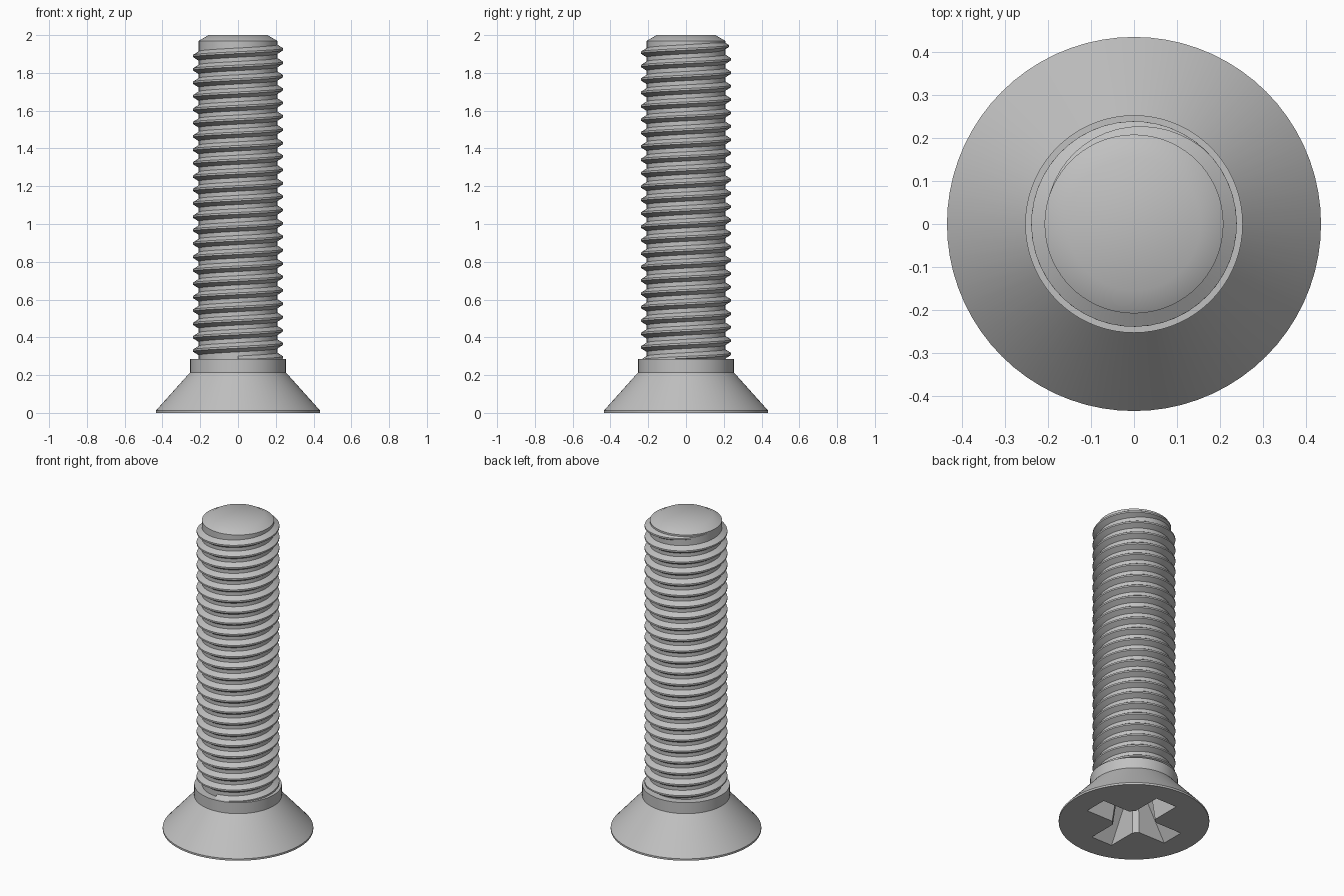
import bpy
import bmesh
from math import cos, sin, pi, radians
from mathutils import Matrix

cube = bpy.data.objects.get("Cube")
if cube:
    bpy.data.objects.remove(cube)

steel = bpy.data.materials.new("grey steel")
steel.use_nodes = True
GREY = (0.53, 0.53, 0.53, 1)
steel.diffuse_color = GREY
steel.node_tree.nodes["Principled BSDF"].inputs["Base Color"].default_value = GREY

SEGMENTS = 72
PITCH = 0.0709
CORE_R, CREST_R = 0.208, 0.239


def add_object(name, bm):
    bmesh.ops.recalc_face_normals(bm, faces=bm.faces)
    mesh = bpy.data.meshes.new(name)
    bm.to_mesh(mesh)
    bm.free()
    mesh.materials.append(steel)
    obj = bpy.data.objects.new(name, mesh)
    bpy.context.collection.objects.link(obj)
    return obj


def lathe(name, profile):
    """Revolve (radius, height) points and cap both ends."""
    bm = bmesh.new()
    rings = [[bm.verts.new((r * cos(2 * pi * i / SEGMENTS), r * sin(2 * pi * i / SEGMENTS), z))
              for i in range(SEGMENTS)] for r, z in profile]
    for low, high in zip(rings, rings[1:]):
        for i in range(SEGMENTS):
            j = (i + 1) % SEGMENTS
            bm.faces.new((low[i], low[j], high[j], high[i]))
    bm.faces.new(rings[0])
    bm.faces.new(rings[-1])
    return add_object(name, bm)


def tapered_block(name, low, high, z0, z1, turn):
    """Box whose half sizes change from low at z0 to high at z1."""
    bm = bmesh.new()
    bmesh.ops.create_cube(bm, size=2)
    for v in bm.verts:
        half, z = (low, z0) if v.co.z < 0 else (high, z1)
        v.co = (v.co.x * half[0], v.co.y * half[1], z)
    bm.transform(Matrix.Rotation(turn, 4, "Z"))
    return add_object(name, bm)


def cut(obj, cutter):
    mod = obj.modifiers.new("recess", "BOOLEAN")
    mod.operation, mod.solver, mod.object = "DIFFERENCE", "EXACT", cutter
    graph = bpy.context.evaluated_depsgraph_get()
    mesh = bpy.data.meshes.new_from_object(obj.evaluated_get(graph))
    obj.modifiers.clear()
    obj.data = mesh
    bpy.data.objects.remove(cutter)


# Countersunk head, neck and chamfered shank in one turned body
body = lathe("screw_body", [
    (0.435, 0), (0.435, 0.012), (0.253, 0.215), (0.253, 0.285),
    (CORE_R, 0.285), (CORE_R, 1.97), (0.155, 2.0)])

# Cross recess in the head: two tapered arms and a bevelled centre
for turn in (0, pi / 2):
    cut(body, tapered_block("recess_arm", (0.304, 0.076), (0.12, 0.052), -0.02, 0.25, turn))
cut(body, tapered_block("recess_centre", (0.127, 0.127), (0.09, 0.09), -0.02, 0.255, pi / 4))


def build_thread():
    """Right-hand helical ridge that fades out at the top."""
    steps = 48
    end = radians(160)
    start = -2 * pi * 23.25
    fade = radians(115)
    count = int((end - start) / (2 * pi) * steps)
    bm = bmesh.new()
    previous = None
    for i in range(count + 1):
        t = start + (end - start) * i / count
        k = max(0.02, min(1, (end - t) / fade))
        z = 1.925 + PITCH * t / (2 * pi)
        crest = CORE_R + (CREST_R - CORE_R) * k
        base, tip = 0.006 + 0.021 * k, 0.005
        section = [(CORE_R - 0.004, -base), (crest, -tip), (crest, tip), (CORE_R - 0.004, base)]
        ring = [bm.verts.new((r * cos(t), r * sin(t), z + dz)) for r, dz in section]
        if previous:
            for a in range(4):
                b = (a + 1) % 4
                bm.faces.new((previous[a], previous[b], ring[b], ring[a]))
        else:
            bm.faces.new(ring)
        previous = ring
    bm.faces.new(previous)
    return add_object("thread", bm)


thread = build_thread()

# Smooth round surfaces, crisp edges
for obj in (body, thread):
    bpy.ops.object.select_all(action="DESELECT")
    obj.select_set(True)
    bpy.context.view_layer.objects.active = obj
    bpy.ops.object.shade_smooth_by_angle(angle=radians(30))
